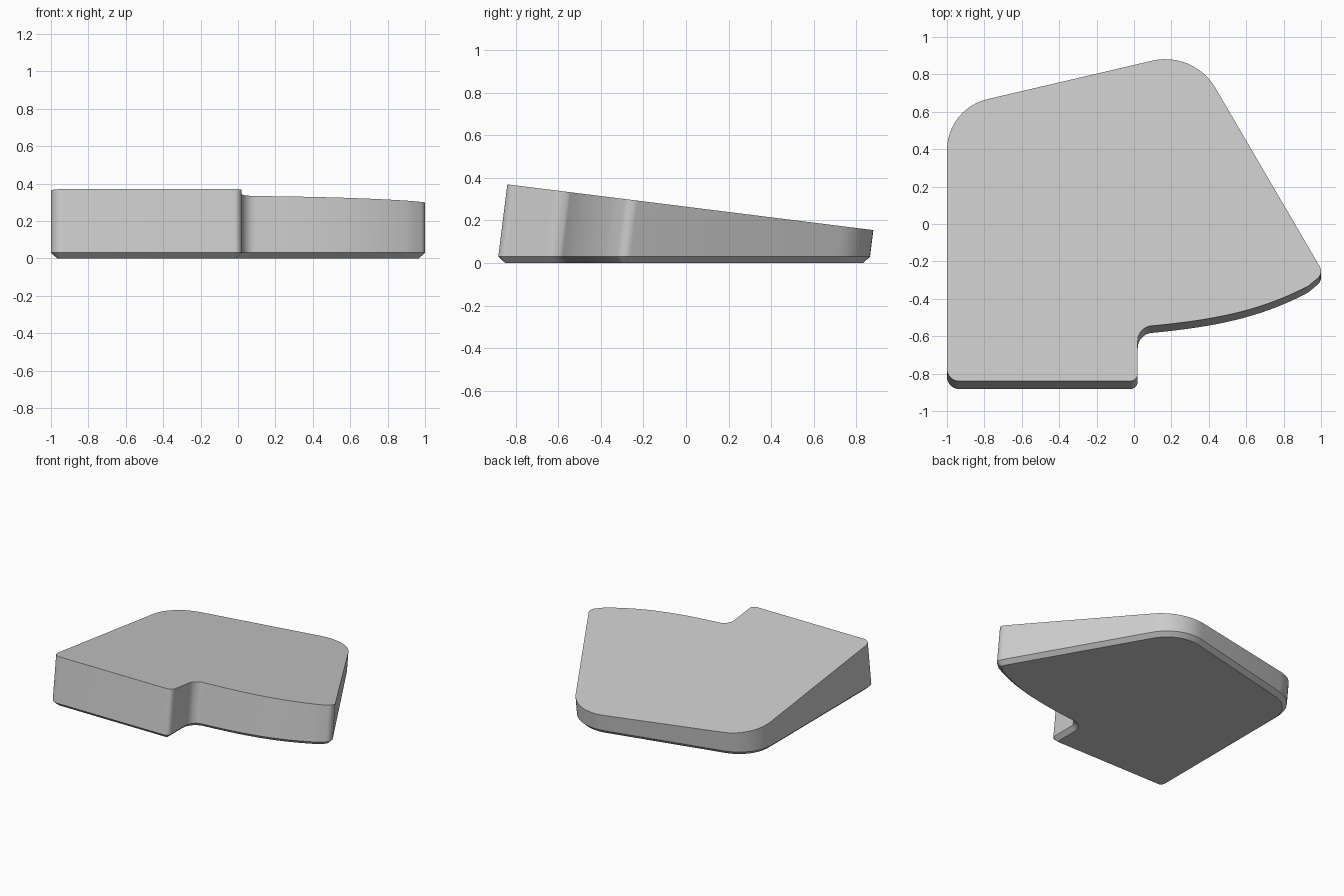
import bpy, bmesh, math
from mathutils import Vector
from mathutils.geometry import interpolate_bezier

cube = bpy.data.objects.get("Cube")
if cube:
    bpy.data.objects.remove(cube, do_unlink=True)

SLOPE = 0.125      # fall of the top face towards the back
CHAMFER_Z = 0.03
CHAMFER_IN = 0.032


def fillet(prev, corner, nxt, radius, steps=12):
    """Points of a rounded corner."""
    a, b = (prev - corner).normalized(), (nxt - corner).normalized()
    half = a.angle(b) / 2
    centre = corner + (a + b).normalized() * radius / math.sin(half)
    reach = radius / math.tan(half)
    start, end = corner + a * reach - centre, corner + b * reach - centre
    sweep = start.angle(end)
    return [centre + (start * math.sin((1 - i / steps) * sweep)
                      + end * math.sin(i / steps * sweep)) / math.sin(sweep)
            for i in range(steps + 1)]


def inset(ring, distance):
    """Move a counter-clockwise ring inwards by an even distance."""
    result = []
    for i, p in enumerate(ring):
        d1 = (p - ring[i - 1]).normalized()
        d2 = (ring[(i + 1) % len(ring)] - p).normalized()
        n1, n2 = Vector((-d1.y, d1.x)), Vector((-d2.y, d2.x))
        result.append(p + (n1 + n2) * distance / (1 + n1.dot(n2)))
    return result


# Outline of the top face: rounded corners joined by one swept front edge
sweep_edge = [Vector(p) for p in ((0.11, -0.543, 0), (0.45, -0.51, 0),
                                  (0.7, -0.46, 0), (0.968, -0.312, 0))]
corners = [((-1, -0.84), 0.065), ((0.02, -0.84), 0.04), ((0.02, -0.552), 0.08),
           ((1.018, -0.27), 0.05), ((0.32, 0.925), 0.31), ((-1, 0.617), 0.28)]
pts = [Vector(c) for c, r in corners]
outline = []
for i, (c, radius) in enumerate(corners):
    before, after = pts[i - 1], pts[(i + 1) % len(pts)]
    if i == 2:
        after = sweep_edge[0].xy
    if i == 3:
        before = sweep_edge[2].xy
    outline += fillet(before, pts[i], after, radius)
    if i == 2:
        outline += [p.xy for p in interpolate_bezier(*sweep_edge, 24)[1:-1]]

# Three rings: sloped top, chamfer line, base; walls stand square to the top
top = [Vector((p.x, p.y, 0.37 - SLOPE * (p.y + 0.84))) for p in outline]
middle = [Vector((p.x, p.y - SLOPE * (p.z - CHAMFER_Z))) for p in top]
base = inset(middle, CHAMFER_IN)

bm = bmesh.new()
rings = [[bm.verts.new(p) for p in top],
         [bm.verts.new((p.x, p.y, CHAMFER_Z)) for p in middle],
         [bm.verts.new((p.x, p.y, 0)) for p in base]]
bm.faces.new(rings[0])
bm.faces.new(rings[2][::-1])
for upper, lower in zip(rings, rings[1:]):
    for i in range(len(upper)):
        bm.faces.new((upper[i - 1], lower[i - 1], lower[i], upper[i]))
bmesh.ops.recalc_face_normals(bm, faces=bm.faces)

mesh = bpy.data.meshes.new("wedge_block")
bm.to_mesh(mesh)
bm.free()
block = bpy.data.objects.new("wedge_block", mesh)
bpy.context.collection.objects.link(block)

# Plain grey finish
grey = bpy.data.materials.new("light_grey")
grey.use_nodes = True
colour = (0.6, 0.6, 0.6, 1)
grey.diffuse_color = colour
grey.node_tree.nodes["Principled BSDF"].inputs["Base Color"].default_value = colour
mesh.materials.append(grey)

bpy.context.view_layer.objects.active = block
block.select_set(True)
bpy.ops.object.shade_smooth_by_angle(angle=math.radians(30))
